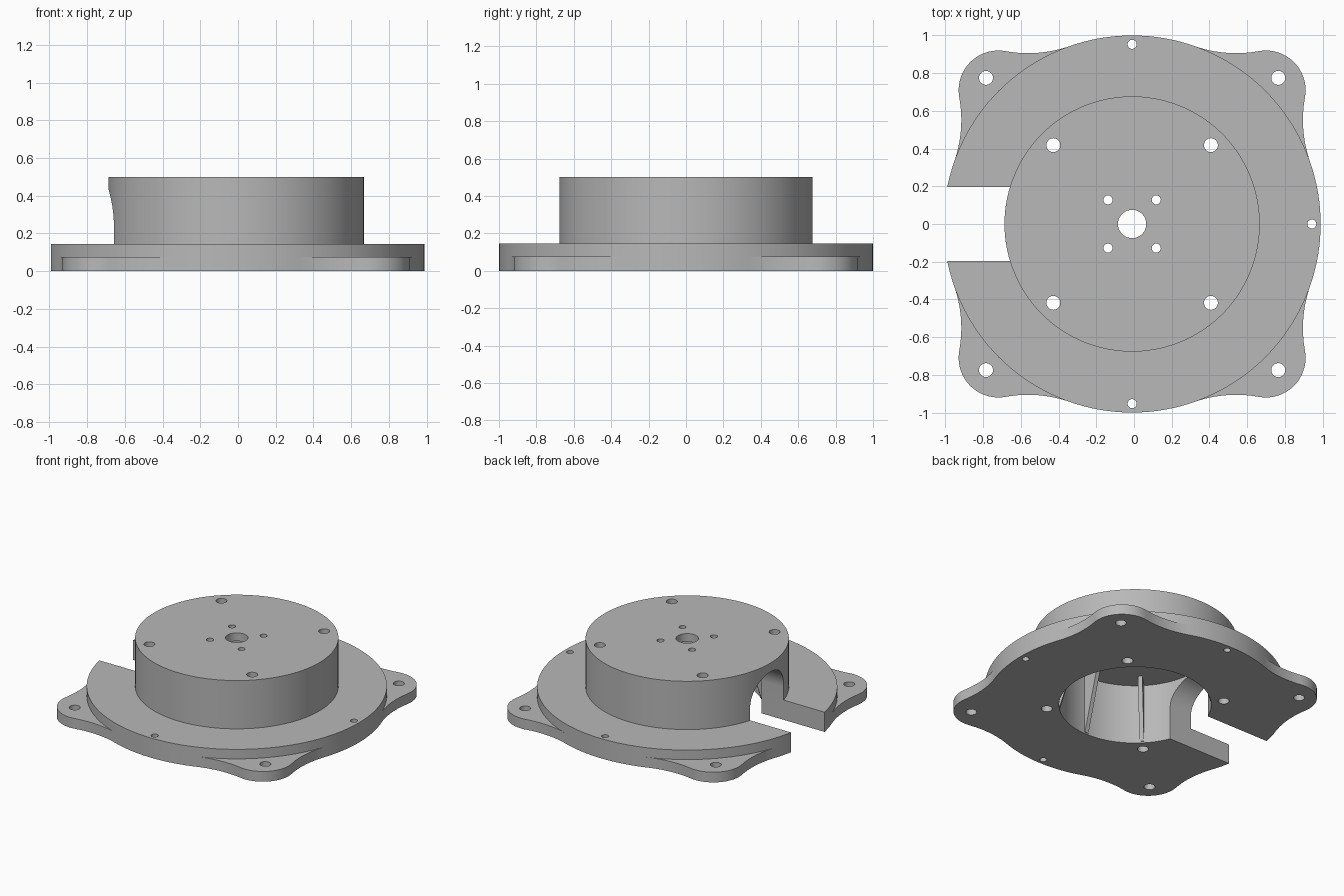
import bpy, bmesh
from math import sin, cos, pi, radians, atan2
from mathutils import Matrix, Vector

if "Cube" in bpy.data.objects:
    bpy.data.objects.remove(bpy.data.objects["Cube"], do_unlink=True)

CX = -0.01          # axis of the round body
BASE_TOP, EAR_TOP = 0.145, 0.075
BOSS_TOP, CEILING = 0.50, 0.44
BORE = 0.507
SLOT = 0.195        # half width of the side slot

grey = bpy.data.materials.new("plain_grey")
grey.use_nodes = True
grey.diffuse_color = (0.48, 0.48, 0.48, 1)
grey.node_tree.nodes["Principled BSDF"].inputs["Base Color"].default_value = (0.48, 0.48, 0.48, 1)


def finish(bm, name):
    bmesh.ops.recalc_face_normals(bm, faces=bm.faces)
    mesh = bpy.data.meshes.new(name)
    bm.to_mesh(mesh)
    bm.free()
    mesh.materials.append(grey)
    obj = bpy.data.objects.new(name, mesh)
    bpy.context.collection.objects.link(obj)
    return obj


def prism(bm, points, depth, matrix):
    """Extrude a flat outline along local z, then place it."""
    bottom = [bm.verts.new(matrix @ Vector((x, y, 0))) for x, y in points]
    top = [bm.verts.new(matrix @ Vector((x, y, depth))) for x, y in points]
    bm.faces.new(bottom[::-1])
    bm.faces.new(top)
    n = len(points)
    for i in range(n):
        j = (i + 1) % n
        bm.faces.new((bottom[i], bottom[j], top[j], top[i]))


def arc(cx, cy, r, a, b, n):
    return [(cx + r * cos(a + (b - a) * i / n), cy + r * sin(a + (b - a) * i / n)) for i in range(n + 1)]


def combine(target, tool, operation):
    mod = target.modifiers.new(operation.lower(), "BOOLEAN")
    mod.operation, mod.object, mod.solver = operation, tool, "EXACT"
    bpy.context.view_layer.objects.active = target
    bpy.ops.object.modifier_apply(modifier=mod.name)
    bpy.data.objects.remove(tool, do_unlink=True)


# Round flange and hollow boss, turned from one closed profile
bm = bmesh.new()
profile = [(0.075, CEILING), (BORE, CEILING), (BORE, 0), (1, 0), (1, BASE_TOP),
           (0.677, BASE_TOP), (0.677, BOSS_TOP), (0.075, BOSS_TOP)]
ring = [bm.verts.new((CX + r, 0, z)) for r, z in profile]
edges = [bm.edges.new((ring[i], ring[(i + 1) % len(ring)])) for i in range(len(ring))]
bmesh.ops.spin(bm, geom=ring + edges, cent=(CX, 0, 0), axis=(0, 0, 1), angle=2 * pi, steps=144)
bmesh.ops.remove_doubles(bm, verts=bm.verts, dist=0.0001)
housing = finish(bm, "flanged_housing")

# Four mounting ears: rounded corner blended into the flange by hollow arcs
corner, corner_r = 0.71, 0.21
hx, hy, hollow_r = 0.552, 1.577, 0.671
to_disc = atan2(-hy, -hx)
to_corner = atan2(corner - hy, corner - hx)
upper = arc(hx, hy, hollow_r, to_disc, to_corner, 16)
join = atan2(hy - corner, hx - corner)
tip = arc(corner, corner, corner_r, join, pi / 2 - join, 24)
lower = [(y, x) for x, y in reversed(upper)]
outline = upper + tip[1:-1] + lower
bm = bmesh.new()
for k in range(4):
    prism(bm, outline, EAR_TOP, Matrix.Translation((CX, 0, 0)) @ Matrix.Rotation(k * pi / 2, 4, "Z"))
combine(housing, finish(bm, "mounting_ears"), "UNION")

# Thin tapered ribs inside the bore, none at the slot
rib_width = 0.03
rib = [(0.53, 0.01), (0.53, 0.47), (0.38, 0.47), (0.38, CEILING), (0.502, 0.01)]
bm = bmesh.new()
for k in range(8):
    if k != 4:
        place = (Matrix.Translation((CX, 0, 0)) @ Matrix.Rotation(k * pi / 4, 4, "Z")
                 @ Matrix.Translation((0, rib_width / 2, 0)) @ Matrix.Rotation(pi / 2, 4, "X"))
        prism(bm, rib, rib_width, place)
combine(housing, finish(bm, "inner_ribs"), "UNION")

# Arched slot through the side wall and flange
bm = bmesh.new()
arch = [(-SLOT, -0.1), (SLOT, -0.1)] + arc(0, 0.24, SLOT, 0, pi, 32)
along_x = Matrix(((0, 0, 1, -1.2), (1, 0, 0, 0), (0, 1, 0, 0), (0, 0, 0, 1)))
prism(bm, arch, 0.85, along_x)
combine(housing, finish(bm, "slot_cutter"), "DIFFERENCE")

# Screw holes
bm = bmesh.new()
signs = (-1, 1)
holes = [(sx * d, sy * d, r) for d, r in ((0.775, 0.037), (0.418, 0.037), (0.128, 0.024))
         for sx in signs for sy in signs]
holes += [(0, 0.953, 0.024), (0, -0.953, 0.024), (0.953, 0, 0.024)]
for x, y, r in holes:
    bmesh.ops.create_cone(bm, cap_ends=True, segments=32, radius1=r, radius2=r, depth=1.4,
                          matrix=Matrix.Translation((CX + x, y, 0.25)))
combine(housing, finish(bm, "hole_cutter"), "DIFFERENCE")

# Smooth curved walls, sharp rims
bpy.ops.object.select_all(action="DESELECT")
housing.select_set(True)
bpy.context.view_layer.objects.active = housing
bpy.ops.object.shade_smooth_by_angle(angle=radians(25))
